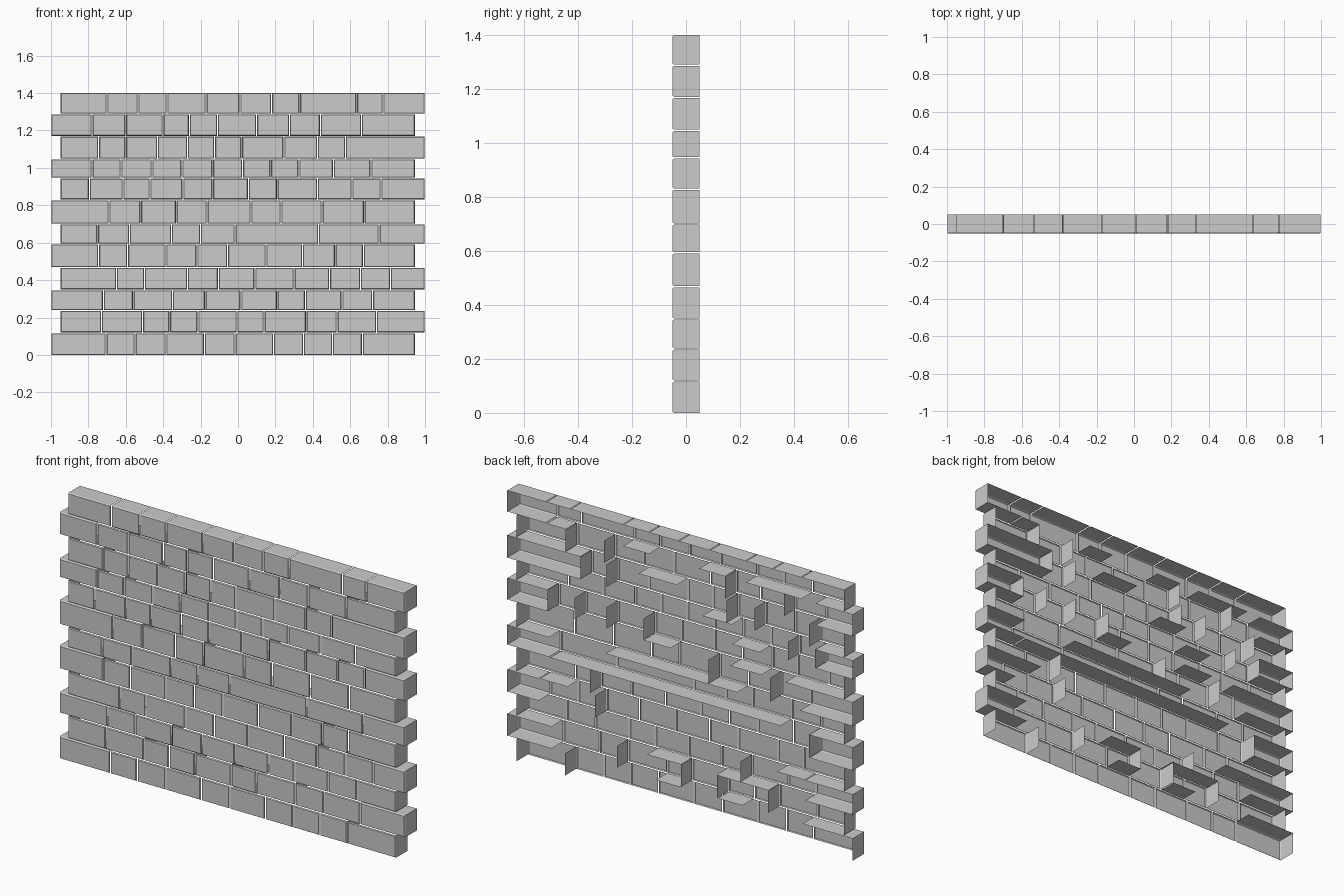
import bpy
import bmesh

if "Cube" in bpy.data.objects:
    bpy.data.objects.remove(bpy.data.objects["Cube"])

FRONT, BACK, BEVEL, GAP = -0.05, 0.05, 0.006, 0.0025

# Horizontal joint heights, bottom to top
LEVELS = [0.0, 0.118, 0.237, 0.348, 0.468, 0.593, 0.70,
          0.829, 0.945, 1.047, 1.169, 1.288, 1.40]

# Inner vertical joints of each course (hundredths of a unit)
JOINTS = [
    [-70.5, -55, -38.5, -18, -1.5, 19, 35, 50.5, 66.5],
    [-73, -51, -36.5, -21.5, -0.5, 14, 36.5, 53, 74],
    [-72, -56, -35, -17.5, 1.5, 21, 36, 55.5, 72],
    [-65, -50, -27, -10.5, 9, 30, 49, 65.5, 81.5],
    [-74.5, -59, -38.5, -22, -5.5, 15, 34.5, 52, 67],
    [-75, -58, -35.5, -20, -1.5, 43, 75.5],
    [-69, -52, -33, -16.5, 7, 23, 45, 67.5],
    [-79.5, -61.5, -47, -29.5, -13.5, 5.5, 21, 42.5, 61, 76.5],
    [-78, -62.5, -46, -30, -13.5, 2.5, 17.5, 32.5, 51, 71],
    [-74.5, -60, -43, -27, -12.5, 2, 24.5, 42.5, 57.5],
    [-78, -60, -40, -26, -11, 10, 27.5, 44, 66],
    [-70, -53.5, -38, -17, 1, 18, 33, 63.5, 77.5],
]

# Joints (by index) whose brick end runs the full depth of the wall
FINS = [[8], [1, 3, 4, 6], [2], [6], [0, 7], [], [1, 3], [6, 7, 8, 9],
        [0, 1], [0, 2, 3, 7, 8], [1, 3, 7, 8], []]

# Full-depth bed faces: level -> x ranges in hundredths
SHELVES = {
    1: [(-36, -22), (0, 14)],
    2: [(-51, -21), (-0.5, 19)],
    3: [(-72, -56)],
    4: [(65, 81)],
    5: [(-58, -20), (-20, 43), (43, 75)],
    6: [(-33, 7), (7, 43)],
    7: [(-79, -61), (-47, -29), (5.5, 21)],
    8: [(-46, -30)],
    9: [(-30, -13)],
    10: [(2, 24)],
    11: [(-70, -53), (-53, -38), (-26, -11), (18, 33), (66, 77)],
}


def quad(bm, pts):
    bm.faces.new([bm.verts.new(p) for p in pts])


def bed(bm, x0, x1, z):
    quad(bm, [(x0, FRONT + BEVEL, z), (x1, FRONT + BEVEL, z), (x1, BACK, z), (x0, BACK, z)])


def end(bm, x, z0, z1):
    quad(bm, [(x, FRONT + BEVEL, z0), (x, BACK, z0), (x, BACK, z1), (x, FRONT + BEVEL, z1)])


def brick_front(bm, x0, x1, z0, z1):
    """Open-backed brick face with a small chamfer all round."""
    def ring(d, y):
        return [bm.verts.new(p) for p in ((x0 + d, y, z0 + d), (x1 - d, y, z0 + d),
                                          (x1 - d, y, z1 - d), (x0 + d, y, z1 - d))]
    face, rim = ring(BEVEL * 0.6, FRONT), ring(0, FRONT + BEVEL)
    bm.faces.new(face)
    for i in range(4):
        j = (i + 1) % 4
        bm.faces.new((rim[i], rim[j], face[j], face[i]))


def finish(bm, name):
    me = bpy.data.meshes.new(name)
    bm.to_mesh(me)
    bm.free()
    bpy.context.collection.objects.link(bpy.data.objects.new(name, me))


# Brick courses, alternately shifted left and right
top = len(JOINTS) - 1
for r, joints in enumerate(JOINTS):
    bm = bmesh.new()
    left, right = (-0.998, 0.945) if r % 2 == 0 else (-0.948, 0.998)
    z0 = LEVELS[r] + (GAP if r else 0)
    z1 = LEVELS[r + 1] - (GAP if r < top else 0)
    xs = [left] + [j / 100 for j in joints] + [right]
    for i, (a, b) in enumerate(zip(xs, xs[1:])):
        a += GAP if i else 0
        b -= GAP if i < len(joints) else 0
        brick_front(bm, a, b, z0, z1)
        if r == top:
            bed(bm, a, b, z1)
        # The toothed end brick shows its bed faces
        toothed = i == 0 if r % 2 == 0 else i == len(joints)
        if toothed:
            if r:
                bed(bm, a, b, z0)
            if r < top:
                bed(bm, a, b, z1)
    # Outer ends and deep inner ends
    end(bm, left, z0, z1)
    end(bm, right, z0, z1)
    for k in FINS[r]:
        end(bm, joints[k] / 100, z0, z1)
    finish(bm, f"brick_course_{r + 1:02d}")

# Deep bed faces between courses
bm = bmesh.new()
for level, spans in SHELVES.items():
    for a, b in spans:
        bed(bm, a / 100, b / 100, LEVELS[level])
finish(bm, "bed_faces")
